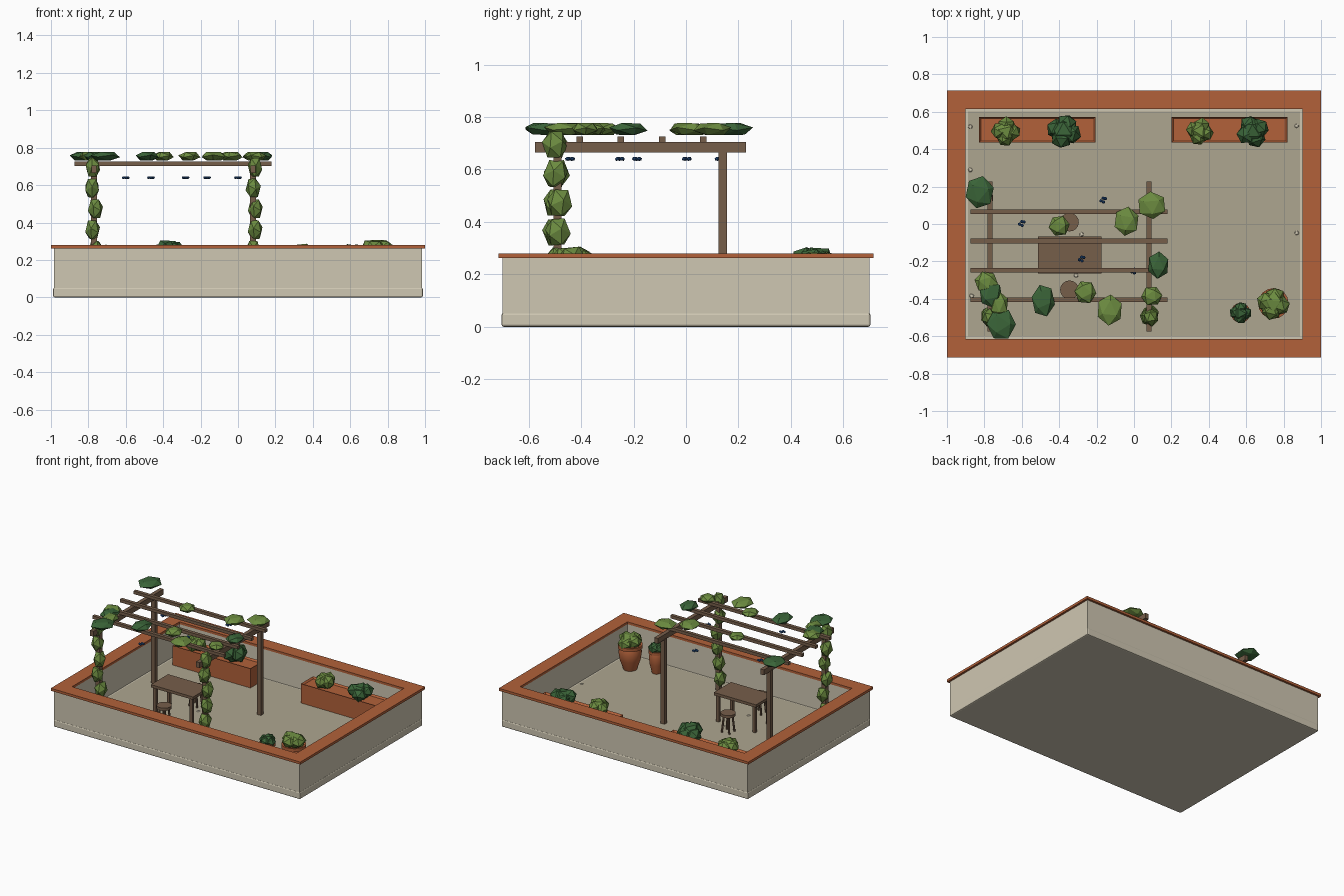
import bpy, bmesh, math, random
from mathutils import Matrix, Vector

random.seed(4)
if "Cube" in bpy.data.objects:
    bpy.data.objects.remove(bpy.data.objects["Cube"], do_unlink=True)


def material(name, rgb):
    lin = [((c / 255 + 0.055) / 1.055) ** 2.4 for c in rgb]
    m = bpy.data.materials.new(name)
    m.use_nodes = True
    m.diffuse_color = (*lin, 1)
    m.node_tree.nodes["Principled BSDF"].inputs["Base Color"].default_value = (*lin, 1)
    return m


TERRACOTTA = material("terracotta", (178, 97, 58))
PLASTER = material("plaster", (207, 199, 178))
STONE = material("floor_stone", (174, 166, 144))
WOOD = material("brown_wood", (118, 94, 74))
LIGHT = material("light_leaf", (108, 140, 64))
DARK = material("dark_leaf", (58, 100, 56))
BLUE = material("grape_blue", (38, 82, 138))
FLOOR = 0.055


def finish(name, bm, *mats):
    me = bpy.data.meshes.new(name)
    bmesh.ops.recalc_face_normals(bm, faces=bm.faces)
    bm.to_mesh(me)
    bm.free()
    for m in mats:
        me.materials.append(m)
    ob = bpy.data.objects.new(name, me)
    bpy.context.collection.objects.link(ob)
    return ob


def add_box(bm, x, y, z):
    size = Matrix.Diagonal((x[1] - x[0], y[1] - y[0], z[1] - z[0], 1))
    mid = Vector((sum(x) / 2, sum(y) / 2, sum(z) / 2))
    bmesh.ops.create_cube(bm, size=1, matrix=Matrix.Translation(mid) @ size)


def box(name, x, y, z, mat, bevel=0):
    bm = bmesh.new()
    add_box(bm, x, y, z)
    ob = finish(name, bm, mat)
    if bevel:
        mod = ob.modifiers.new("bevel", "BEVEL")
        mod.width = bevel
        mod.segments = 2
    return ob


def around(c, half):
    return (c - half, c + half)


def frame(name, outer, inner, z, mat):
    """Rectangular ring made by bridging an outer and an inner outline."""
    bm = bmesh.new()
    rings = []
    for (hx, hy), h in ((outer, z[0]), (outer, z[1]), (inner, z[1]), (inner, z[0])):
        rings.append([bm.verts.new((sx * hx, sy * hy, h))
                      for sx, sy in ((-1, -1), (1, -1), (1, 1), (-1, 1))])
    for i in range(4):
        a, b = rings[i], rings[(i + 1) % 4]
        for j in range(4):
            k = (j + 1) % 4
            bm.faces.new((a[j], a[k], b[k], b[j]))
    return finish(name, bm, mat)


# Icosahedron turned so that a triangle faces up and the outline is a hexagon
FACE_UP = Matrix.Rotation(math.radians(37.38), 4, "Y")


def add_blob(bm, loc, size, index=0, tilt=0.12):
    turn = Matrix.Rotation(random.uniform(0, 6.28), 4, "Z")
    lean = Matrix.Rotation(random.uniform(-tilt, tilt), 4, "X")
    m = Matrix.Translation(loc) @ lean @ Matrix.Diagonal((*size, 1)) @ turn @ FACE_UP
    verts = bmesh.ops.create_icosphere(bm, subdivisions=1, radius=1, matrix=m)["verts"]
    for f in {f for v in verts for f in v.link_faces}:
        f.material_index = index


def lathe(name, profile, steps, loc, mat):
    bm = bmesh.new()
    vs = [bm.verts.new((r, 0, z)) for r, z in profile]
    es = [bm.edges.new(p) for p in zip(vs, vs[1:])]
    bmesh.ops.spin(bm, geom=vs + es, cent=(0, 0, 0), axis=(0, 0, 1),
                   angle=math.tau, steps=steps)
    bmesh.ops.remove_doubles(bm, verts=bm.verts, dist=1e-5)
    ob = finish(name, bm, mat)
    ob.location = loc
    for p in ob.data.polygons:
        p.use_smooth = True
    ob.data.set_sharp_from_angle(angle=math.radians(40))
    return ob


# Terrace shell
box("base_slab", (-0.988, 0.988), (-0.703, 0.703), (0, 0.053), PLASTER, 0.008)
frame("parapet_wall", (0.985, 0.70), (0.90, 0.615), (0.05, 0.263), PLASTER)
frame("wall_coping", (1.0, 0.715), (0.90, 0.615), (0.262, 0.28), TERRACOTTA)
box("floor", (-0.887, 0.887), (-0.602, 0.602), (0.05, FLOOR), STONE)

# Pergola
PX = (-0.77, 0.08)
bm = bmesh.new()
for x in PX:
    for y in (-0.49, 0.14):
        add_box(bm, around(x, 0.016), around(y, 0.016), (FLOOR, 0.67))
finish("pergola_posts", bm, WOOD)
bm = bmesh.new()
for x in PX:
    add_box(bm, around(x, 0.014), (-0.575, 0.228), (0.665, 0.704))
finish("pergola_beams", bm, WOOD)
bm = bmesh.new()
for y in (-0.405, -0.248, -0.091, 0.066):
    add_box(bm, (-0.875, 0.18), around(y, 0.0125), (0.703, 0.725))
finish("pergola_rafters", bm, WOOD)

# Vines climbing the front posts
for side, x in zip(("right", "left"), PX):
    bm = bmesh.new()
    for i in range(6):
        add_blob(bm, (x + random.uniform(-0.012, 0.014), -0.49 + random.uniform(-0.012, 0.012),
                      0.695 - i * 0.111), (0.042, 0.05, 0.062))
    finish(side + "_post_vine", bm, LIGHT)

# Canopy leaf clumps: x, y, half width, half depth, colour index
CANOPY = [(-0.825, 0.17, 0.08, 0.09, 1), (-0.765, -0.375, 0.065, 0.075, 1),
          (-0.79, -0.31, 0.065, 0.06, 0), (-0.71, -0.535, 0.08, 0.09, 1),
          (-0.72, -0.43, 0.05, 0.07, 0), (-0.485, -0.41, 0.065, 0.09, 1),
          (-0.40, -0.01, 0.058, 0.058, 0), (-0.26, -0.365, 0.06, 0.065, 0),
          (-0.13, -0.46, 0.072, 0.085, 0), (-0.04, 0.015, 0.07, 0.08, 0),
          (0.095, 0.10, 0.08, 0.075, 0), (0.13, -0.22, 0.06, 0.075, 1),
          (0.095, -0.385, 0.058, 0.055, 0)]
bm = bmesh.new()
for x, y, rx, ry, c in CANOPY:
    add_blob(bm, (x, y, 0.754), (rx, ry, 0.028), c, 0.04)
finish("canopy_leaves", bm, LIGHT, DARK)

# Hanging grapes
bm = bmesh.new()
for x, y in ((-0.6, 0.005), (-0.465, -0.44), (-0.28, -0.185), (-0.165, 0.13), (0.0, -0.25)):
    for dx, dy in ((-0.012, -0.006), (0, 0.008), (0.012, 0.006), (0.002, -0.012)):
        add_blob(bm, (x + dx, y + dy, 0.64), (0.0095, 0.0095, 0.0085))
finish("grape_bunches", bm, BLUE)

# Table
box("table_top", (-0.513, -0.175), (-0.265, -0.068), (0.245, 0.265), WOOD)
bm = bmesh.new()
for x in (-0.49, -0.198):
    for y in (-0.245, -0.088):
        add_box(bm, around(x, 0.011), around(y, 0.011), (FLOOR, 0.246))
finish("table_legs", bm, WOOD)

# Stools with splayed legs
for side, x, y in (("back", -0.345, 0.01), ("front", -0.345, -0.352)):
    lathe(side + "_stool_seat", [(0, 0.175), (0.05, 0.175), (0.05, 0.195), (0, 0.195)],
          16, (x, y, 0), WOOD)
    bm = bmesh.new()
    for k in range(4):
        turn = Matrix.Rotation(math.pi * (k + 0.5) / 2, 4, "Z")
        top, foot = turn @ Vector((0.028, 0, 0.178)), turn @ Vector((0.042, 0, FLOOR))
        axis = top - foot
        m = Matrix.Translation((top + foot) / 2) @ axis.to_track_quat("Z", "Y").to_matrix().to_4x4()
        bmesh.ops.create_cone(bm, cap_ends=True, segments=6, radius1=0.007, radius2=0.007,
                              depth=axis.length, matrix=m)
    finish(side + "_stool_legs", bm, WOOD).location = (x, y, 0)


def bush(name, x, y, z, r, h, mat):
    """A rounded clump of faceted foliage reaching from z up to z + h."""
    bm = bmesh.new()
    add_blob(bm, (x, y, z + h * 0.5), (r * 0.8, r * 0.8, h * 0.5))
    start = random.uniform(0, 6)
    for k in range(4):
        a = start + k * math.tau / 4
        add_blob(bm, (x + r * 0.42 * math.cos(a), y + r * 0.42 * math.sin(a),
                      z + h * random.uniform(0.42, 0.56)), (r * 0.6, r * 0.6, h * 0.42), 0, 0.4)
    finish(name, bm, mat)


# Trough planters along the back wall
for side, x0, x1 in (("right", -0.828, -0.205), ("left", 0.2, 0.822)):
    bm = bmesh.new()
    add_box(bm, (x0, x1), (0.435, 0.573), (FLOOR - 0.002, 0.195))
    lid = [f for f in bm.faces if f.normal.z > 0.9]
    bmesh.ops.inset_region(bm, faces=lid, thickness=0.014)
    bmesh.ops.translate(bm, verts=lid[0].verts, vec=(0, 0, -0.012))
    finish(side + "_trough_planter", bm, TERRACOTTA)
bush("right_trough_light_bush", -0.685, 0.495, 0.175, 0.08, 0.115, LIGHT)
bush("right_trough_dark_bush", -0.375, 0.495, 0.175, 0.095, 0.14, DARK)
bush("left_trough_light_bush", 0.352, 0.495, 0.175, 0.075, 0.12, LIGHT)
bush("left_trough_dark_bush", 0.635, 0.495, 0.175, 0.09, 0.115, DARK)

# Round pots in the front corner
POT = [(0, 0), (0.55, 0), (0.85, 0.4), (0.95, 0.7), (0.85, 0.85), (1, 0.87),
       (1, 1), (0.84, 1), (0.8, 0.9), (0, 0.9)]
for name, x, y, r, h, bush_r, bush_h, mat in (
        ("large", 0.745, -0.425, 0.082, 0.18, 0.09, 0.11, LIGHT),
        ("small", 0.57, -0.475, 0.053, 0.165, 0.06, 0.085, DARK)):
    lathe(name + "_pot", [(a * r, b * h) for a, b in POT], 16, (x, y, FLOOR), TERRACOTTA)
    bush(name + "_pot_bush", x, y, FLOOR + h - 0.03, bush_r, bush_h, mat)

# Scattered pebbles on the floor
bm = bmesh.new()
for x, y in ((-0.875, 0.52), (-0.875, 0.29), (-0.868, -0.385), (-0.28, -0.055),
             (-0.31, -0.275), (0.87, 0.525), (0.87, -0.048)):
    add_blob(bm, (x, y, FLOOR), (0.013, 0.013, 0.006))
finish("pebbles", bm, PLASTER)
